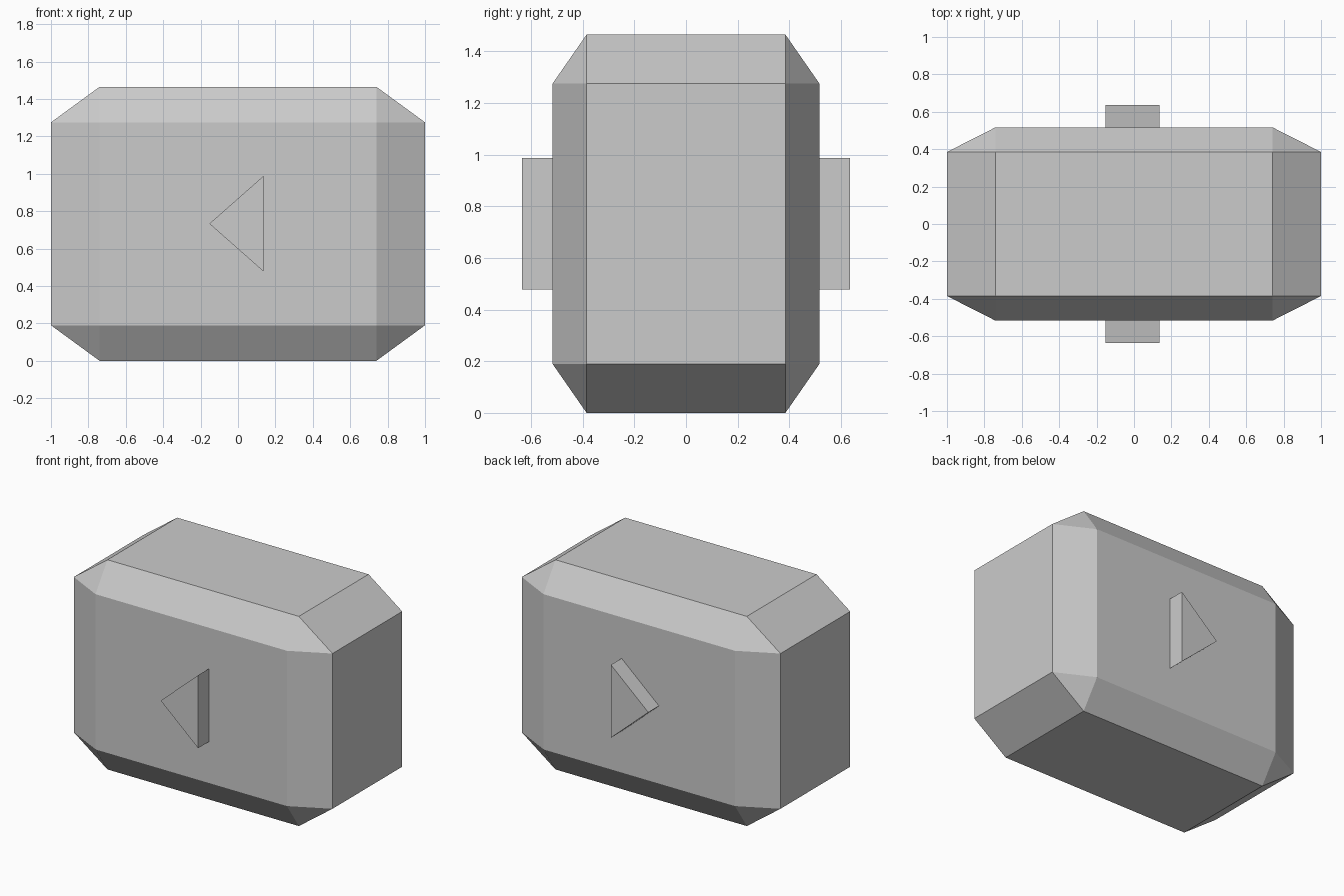
import bpy, bmesh
from itertools import product

if "Cube" in bpy.data.objects:
    bpy.data.objects.remove(bpy.data.objects["Cube"])


def finish(bm, name):
    bmesh.ops.recalc_face_normals(bm, faces=bm.faces)
    mesh = bpy.data.meshes.new(name)
    bm.to_mesh(mesh)
    bm.free()
    obj = bpy.data.objects.new(name, mesh)
    bpy.context.collection.objects.link(obj)
    return obj


# Chamfered body: hull of the three pairs of outer faces
outer = (1.0, 0.517, 0.7325)
inner = (0.74, 0.385, 0.5425)
bm = bmesh.new()
for axis in range(3):
    for signs in product((-1, 1), repeat=3):
        p = [s * (outer[i] if i == axis else inner[i]) for i, s in enumerate(signs)]
        p[2] += outer[2]
        bm.verts.new(p)
bmesh.ops.convex_hull(bm, input=bm.verts)
bmesh.ops.dissolve_limit(bm, angle_limit=0.01, verts=bm.verts, edges=bm.edges)
finish(bm, "chamfered_body")

# Raised triangular pointers on front and back
triangle = [(-0.153, 0.733), (0.136, 0.478), (0.136, 0.988)]
for name, y0, y1 in (("front_pointer", -0.635, -0.5), ("back_pointer", 0.5, 0.635)):
    bm = bmesh.new()
    face = bm.faces.new([bm.verts.new((x, y0, z)) for x, z in triangle])
    new = bmesh.ops.extrude_face_region(bm, geom=[face], use_keep_orig=True)["geom"]
    bmesh.ops.translate(bm, vec=(0, y1 - y0, 0),
                        verts=[v for v in new if isinstance(v, bmesh.types.BMVert)])
    finish(bm, name)
